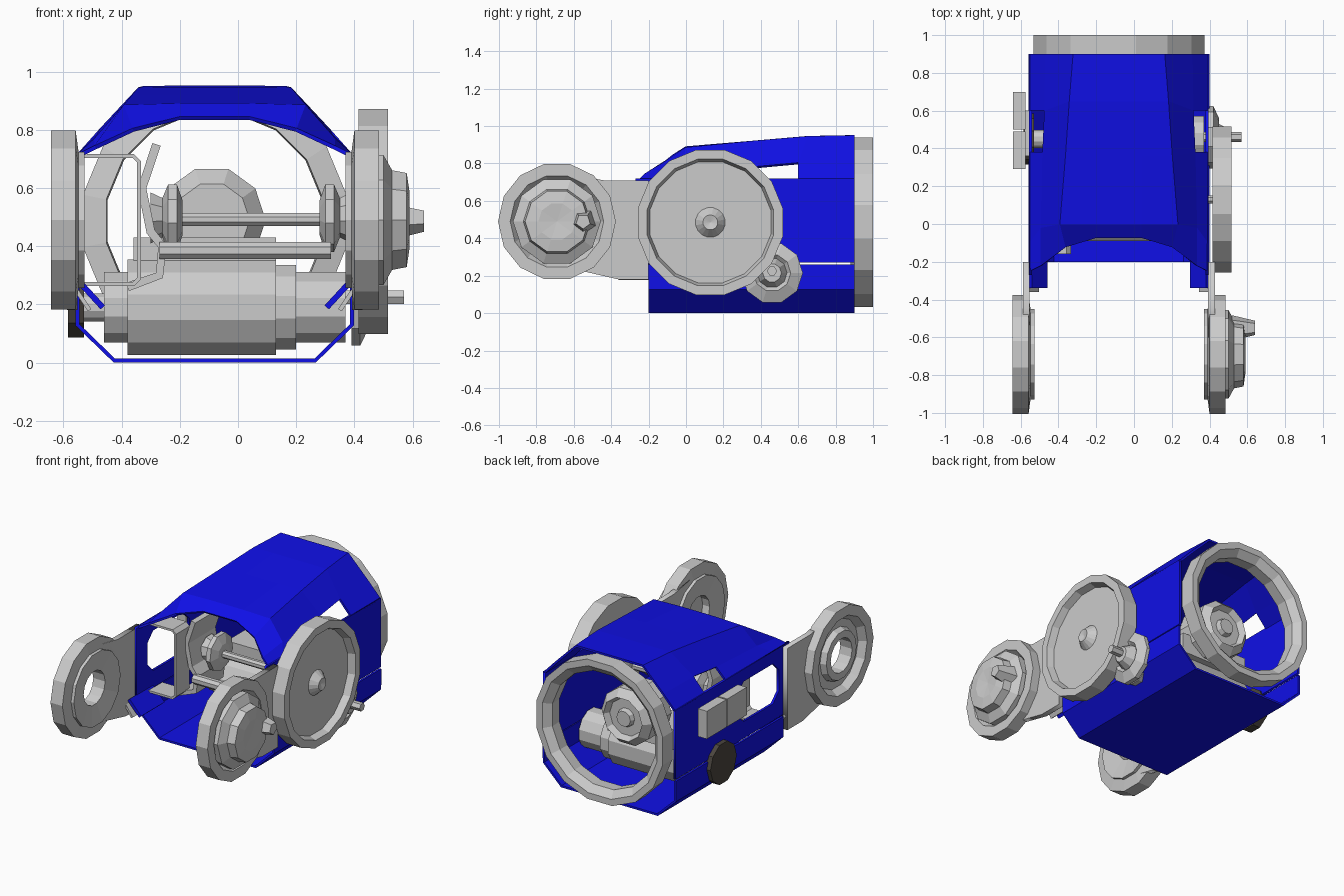
import bpy, bmesh, math
from mathutils import Vector, Matrix

if "Cube" in bpy.data.objects:
    bpy.data.objects.remove(bpy.data.objects["Cube"])

CX = -0.08  # centre line of the housing
blue = bpy.data.materials.new("blue_shell")
blue.diffuse_color = (0.005, 0.005, 0.8, 1)
blue.use_nodes = True
blue.node_tree.nodes["Principled BSDF"].inputs["Base Color"].default_value = blue.diffuse_color
dark = bpy.data.materials.new("dark_knob")
dark.diffuse_color = (0.07, 0.06, 0.05, 1)
dark.use_nodes = True
dark.node_tree.nodes["Principled BSDF"].inputs["Base Color"].default_value = dark.diffuse_color


def finish(name, bm, mat=None, thick=0):
    bmesh.ops.remove_doubles(bm, verts=bm.verts, dist=1e-5)
    bmesh.ops.recalc_face_normals(bm, faces=bm.faces)
    me = bpy.data.meshes.new(name)
    bm.to_mesh(me)
    bm.free()
    ob = bpy.data.objects.new(name, me)
    bpy.context.collection.objects.link(ob)
    if mat:
        me.materials.append(mat)
    if thick:
        m = ob.modifiers.new("thickness", "SOLIDIFY")
        m.thickness, m.offset = thick, 0
    return ob


def lathe(name, c, axis, prof, n=14, mat=None):
    """Spin a closed (radius, distance along axis) profile around an axis."""
    a = Vector(axis)
    u = Vector((0, 0, 1))
    v = a.cross(u)
    bm = bmesh.new()
    rings = []
    for i in range(n):
        t = 2 * math.pi * (i + 0.5) / n
        d = u * math.cos(t) + v * math.sin(t)
        rings.append([bm.verts.new(Vector(c) + a * w + d * r) for r, w in prof])
    for i in range(n):
        p, q = rings[i], rings[(i + 1) % n]
        for j in range(len(prof)):
            k = (j + 1) % len(prof)
            if prof[j][0] or prof[k][0]:
                bm.faces.new((p[j], p[k], q[k], q[j]))
    return finish(name, bm, mat)


def rod(name, x0, x1, y, z, r, n=10, mat=None):
    return lathe(name, (x0, y, z), (1, 0, 0),
                 [(0, 0), (r, 0), (r, x1 - x0), (0, x1 - x0)], n, mat)


def strip(name, pts, y0, y1, mat=None, thick=0.014):
    """Bent sheet: an open (x, z) line swept along y."""
    bm = bmesh.new()
    rows = [[bm.verts.new((x, y, z)) for x, z in pts] for y in (y0, y1)]
    for i in range(len(pts) - 1):
        bm.faces.new((rows[0][i], rows[0][i + 1], rows[1][i + 1], rows[1][i]))
    return finish(name, bm, mat, thick)


def plate(name, loops, x, half, mat=None):
    """Flat sheet in the y-z plane; loops after the first are holes."""
    cu = bpy.data.curves.new(name, "CURVE")
    cu.dimensions, cu.fill_mode, cu.extrude = "2D", "BOTH", half
    for lp in loops:
        s = cu.splines.new("POLY")
        s.points.add(len(lp) - 1)
        for p, (y, z) in zip(s.points, lp):
            p.co = (y, z, 0, 1)
        s.use_cyclic_u = True
    ob = bpy.data.objects.new(name, cu)
    bpy.context.collection.objects.link(ob)
    ob.matrix_world = Matrix(((0, 0, 1, x), (1, 0, 0, 0), (0, 1, 0, 0), (0, 0, 0, 1)))
    bpy.ops.object.select_all(action="DESELECT")
    ob.select_set(True)
    bpy.context.view_layer.objects.active = ob
    bpy.ops.object.convert(target="MESH")
    if mat:
        ob.data.materials.clear()
        ob.data.materials.append(mat)
    return ob


def box(name, lo, hi, mat=None):
    bm = bmesh.new()
    bmesh.ops.create_cube(bm, size=1)
    for v in bm.verts:
        v.co = [(l + h) / 2 + c * (h - l) for l, h, c in zip(lo, hi, v.co)]
    return finish(name, bm, mat)


# Roof hood: half cross-sections (offset, y, z), mirrored about the centre line
rows = [
    [(.47, -.25, .71), (.41, -.22, .74), (.28, -.12, .80), (.12, -.07, .84)],
    [(.47, -.10, .71), (.41, -.02, .765), (.31, 0, .88), (.12, 0, .885)],
    [(.47, .38, .71), (.40, .38, .78), (.28, .36, .915), (.12, .36, .915)],
    [(.47, .60, .71), (.39, .60, .80), (.26, .65, .94), (.12, .65, .94)],
    [(.47, .90, .71), (.385, .90, .80), (.24, .90, .945), (.12, .90, .945)],
]
bm = bmesh.new()
grid = []
for r in rows:
    full = [(CX - o, y, z) for o, y, z in r] + [(CX + o, y, z) for o, y, z in reversed(r)]
    grid.append([bm.verts.new(p) for p in full])
for i in range(len(grid) - 1):
    for j in range(7):
        if i == 2 and j in (0, 6):   # side slots
            continue
        bm.faces.new((grid[i][j], grid[i][j + 1], grid[i + 1][j + 1], grid[i + 1][j]))
finish("roof_hood", bm, blue, 0.014)

# Lower tray
half = [(.472, .26), (.472, .13), (.345, .007)]
strip("lower_tray", [(CX - o, z) for o, z in half] + [(CX + o, z) for o, z in reversed(half)],
      -.2, .9, blue)

# Side plates, corner flanges and front arms
outline = [(-.27, .27), (.9, .27), (.9, .72), (-.27, .72)]
window = [(-.16, .44), (-.1, .38), (.2, .38), (.27, .44), (.27, .58), (.2, .64), (-.1, .64), (-.16, .58)]
plate("left_side_plate", [outline, window], CX - .467, .008, blue)
plate("right_side_plate", [outline], CX + .467, .008, blue)
arm = [(-.62, .24), (-.36, .18), (-.2, .18), (-.2, .71), (-.44, .71), (-.6, .74),
       (-.5, .6), (-.47, .49), (-.52, .36)]
for s, side in ((-1, "left"), (1, "right")):
    strip(side + "_corner_flange", [(CX + s * .468, .28), (CX + s * .385, .19)], -.34, -.1, blue, .02)
    plate(side + "_front_arm", [arm], CX + s * .49, .018)
    strip(side + "_arm_foot", [(CX + s * .49, .27), (CX + s * .43, .18)], -.36, -.2)

# Rear ring
lathe("rear_ring", (CX, .9, .487), (0, 1, 0),
      [(.38, -.02), (.462, 0), (.462, .1), (.42, .1), (.375, .06)], 16)

# Front discs: open on the left, capped on the right
disc = [(.11, 0), (.24, -.02), (.24, 0), (.315, .01), (.315, .095), (.25, .095),
        (.22, .05), (.17, .05), (.155, .085), (.11, .085)]
lathe("left_front_disc", (-.548, -.69, .49), (-1, 0, 0), disc)
lathe("right_front_disc", (.39, -.69, .49), (1, 0, 0), disc)
lathe("right_disc_cap", (.44, -.69, .49), (1, 0, 0),
      [(0, 0), (.235, 0), (.235, .06), (.18, .09), (.17, .14), (.1, .15), (0, .14)], 10)
lathe("cap_pin", (.52, -.55, .49), (1, 0, 0), [(0, 0), (.07, .0), (.04, .12), (0, .12)], 5)

# Large side wheel with raised rim and hub
lathe("large_side_wheel", (.415, .13, .485), (1, 0, 0),
      [(0, 0), (.395, 0), (.395, .1), (.345, .1), (.33, .055), (.08, .055), (.04, .1), (0, .09)], 16)

# Small pinion and its shaft
lathe("small_pinion", (.39, .46, .215), (1, 0, 0),
      [(0, 0), (.165, 0), (.165, .03), (.1, .06), (.08, .04), (.05, .1), (0, .1)], 10)
rod("pinion_shaft", .36, .57, .46, .225, .027, 6)

# Left knob and handle blocks
rod("left_knob", -.585, -.53, .45, .215, .135, 10, dark)
for i, y in enumerate((.29, .5)):
    box(f"left_handle_{i}", (-.64, y, .48), (-.575, y + .2, .66))
box("handle_mount", (-.58, .36, .5), (-.54, .6, .62))

# Motor across the floor
for nm, x0, x1, r in (("motor_body", -.38, .13, .17), ("motor_collar", .13, .2, .15),
                      ("motor_end", .2, .37, .125), ("motor_back", -.46, -.38, .125),
                      ("motor_axle", -.53, -.46, .05)):
    rod(nm, x0, x1, .45, .19, r, 12)
box("motor_saddle", (-.36, .4, .3), (.13, .62, .43))

# Axle, tie rod and bearings
rod("wheel_axle", -.19, .42, .13, .492, .024, 8)
rod("tie_rod", -.27, .32, -.06, .385, .032, 8)
for nm, x, s in (("left_bearing", -.19, -1), ("right_bearing", .28, 1)):
    lathe(nm, (x, .13, .5), (s, 0, 0),
          [(0, 0), (.06, 0), (.12, .02), (.12, .05), (.07, .07), (.09, .11), (0, .11)], 9)

# Inner bracket on the left
strip("left_channel", [(-.53, .71), (-.36, .71), (-.34, .69), (-.34, .29), (-.36, .27), (-.53, .27)],
      -.16, -.02)
strip("bracket_wall", [(-.28, .75), (-.33, .6), (-.3, .45), (-.26, .4), (-.27, .3), (-.38, .26)],
      -.06, .22, None, .03)

# Round optic at the rear
lathe("rear_drum", (-.09, .48, .49), (0, 1, 0),
      [(0, 0), (.13, 0), (.185, .06), (.185, .25), (.14, .3), (.12, .26), (.06, .26), (.05, .29), (0, .29)], 10)
